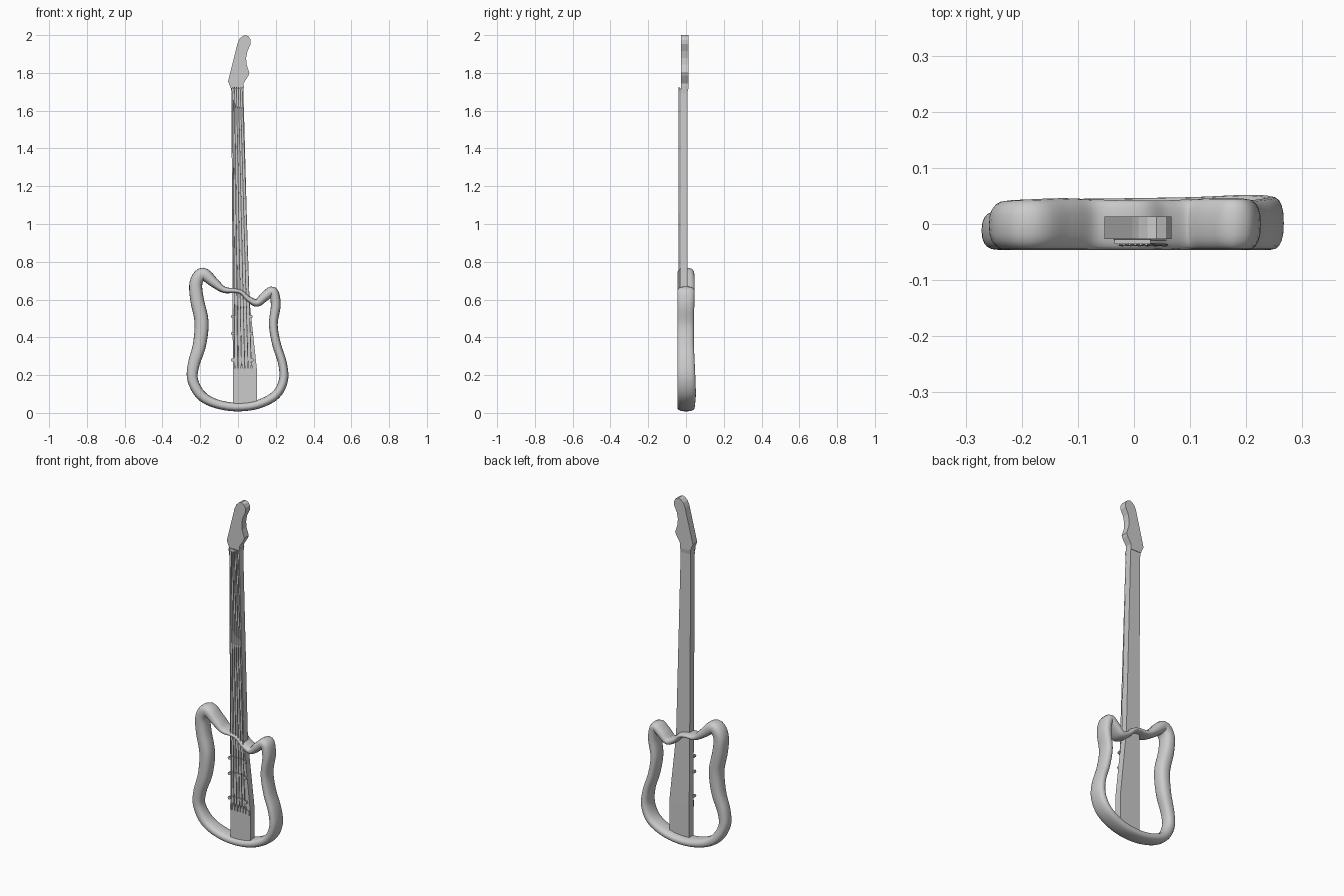
import bpy, bmesh, math
from mathutils import Vector

if "Cube" in bpy.data.objects:
    bpy.data.objects.remove(bpy.data.objects["Cube"])


def finish(name, bm, smooth=False):
    bmesh.ops.recalc_face_normals(bm, faces=bm.faces)
    me = bpy.data.meshes.new(name)
    bm.to_mesh(me)
    bm.free()
    ob = bpy.data.objects.new(name, me)
    bpy.context.collection.objects.link(ob)
    if smooth:
        for p in me.polygons:
            p.use_smooth = True
    return ob


def loft(name, rings, closed=False, smooth=False):
    bm = bmesh.new()
    vs = [[bm.verts.new(p) for p in r] for r in rings]
    n, m = len(vs), len(vs[0])
    for i in range(n if closed else n - 1):
        a, b = vs[i], vs[(i + 1) % n]
        for j in range(m):
            k = (j + 1) % m
            bm.faces.new((a[j], a[k], b[k], b[j]))
    if not closed:
        bm.faces.new(vs[0])
        bm.faces.new(vs[-1])
    return finish(name, bm, smooth)


def box(name, x0, x1, y0, y1, z0, z1):
    return loft(name, [[(x0, y0, z), (x1, y0, z), (x1, y1, z), (x0, y1, z)] for z in (z0, z1)])


def rod(name, a, b, r, sides=8):
    a, b = Vector(a), Vector(b)
    q = (b - a).to_track_quat('Z', 'Y')
    ring = [q @ Vector((r * math.cos(t), r * math.sin(t), 0))
            for t in (2 * math.pi * i / sides for i in range(sides))]
    ob = loft(name, [[p + v for v in ring] for p in (a, b)])
    bpy.context.view_layer.objects.active = ob
    ob.select_set(True)
    bpy.ops.object.shade_smooth_by_angle()
    ob.select_set(False)
    return ob


# body frame: centre line x, z, half width, back y
path = [(-.185, .735, .034, .044), (-.222, .69, .034, .042), (-.217, .60, .036, .040),
        (-.193, .483, .037, .036), (-.204, .36, .035, .032), (-.235, .255, .031, .024),
        (-.240, .175, .028, .024), (-.197, .095, .027, .036), (-.12, .050, .024, .044),
        (-.01, .031, .023, .046), (.105, .045, .023, .048), (.2, .095, .024, .052),
        (.241, .175, .024, .050), (.235, .265, .023, .046), (.205, .36, .023, .042),
        (.187, .467, .023, .042), (.200, .573, .026, .044), (.184, .643, .026, .046),
        (.143, .617, .025, .046), (.10, .582, .020, .044), (.053, .605, .016, .042),
        (.02, .637, .013, .042), (-.016, .647, .013, .042), (-.075, .652, .017, .044),
        (-.127, .69, .026, .046)]
pts = [Vector(p) for p in path]
n, steps, samples = len(pts), 5, []
for i in range(n):
    p0, p1, p2, p3 = (pts[(i + k) % n] for k in (-1, 0, 1, 2))
    for s in range(steps):
        t = s / steps
        samples.append(.5 * (2 * p1 + (p2 - p0) * t + (2 * p0 - 5 * p1 + 4 * p2 - p3) * t * t
                             + (3 * p1 - p0 - 3 * p2 + p3) * t ** 3))
rings = []
for i, p in enumerate(samples):
    d = samples[(i + 1) % len(samples)] - samples[i - 1]
    nx, nz = Vector((d[1], -d[0])).normalized()
    front = -.046
    mid, half = (p[3] + front) / 2, (p[3] - front) / 2
    ring = []
    for j in range(20):
        a = 2 * math.pi * j / 20
        c, s = math.cos(a), math.sin(a)
        u = math.copysign(abs(c) ** .8, c) * p[2]
        v = math.copysign(abs(s) ** .8, s) * half
        ring.append((p[0] + nx * u, mid + v, p[1] + nz * u))
    rings.append(ring)
loft("body_frame", rings, closed=True, smooth=True)

# neck running down through the body: z, left x, right x, front y, back y
sections = [(.04, -.027, .10, -.03, .010), (.23, -.027, .10, -.03, .010),
            (.62, -.029, .058, -.03, .008), (1.69, -.035, .029, -.03, .007),
            (1.73, -.037, .031, -.026, .013)]
loft("neck", [[(l, f, z), (r, f, z), (r, b, z), (l, b, z)] for z, l, r, f, b in sections])

# headstock
outline = [(-.036, 1.715), (-.053, 1.755), (-.003, 1.955), (.008, 1.98), (.024, 1.995),
           (.04, 2.0), (.057, 1.992), (.067, 1.975), (.067, 1.952), (.05, 1.915),
           (.043, 1.88), (.045, 1.845), (.06, 1.80), (.055, 1.785), (.03, 1.745), (.030, 1.715)]
bm = bmesh.new()
face = bm.faces.new([bm.verts.new((x, -.027, z)) for x, z in outline])
ext = bmesh.ops.extrude_face_region(bm, geom=[face])
bmesh.ops.translate(bm, vec=(0, .04, 0),
                    verts=[g for g in ext["geom"] if isinstance(g, bmesh.types.BMVert)])
finish("headstock", bm)

# nut and bridge
box("nut", -.035, .029, -.036, -.028, 1.705, 1.72)
box("bridge", -.024, .095, -.035, -.028, .205, .235)

# strings with their saddles
for i in range(6):
    t = i / 5
    top, low = -.028 + .050 * t, -.017 + .088 * t
    rod(f"string_{i + 1}", (top, -.036, 1.725), (low, -.038, .225), .0025, 6)
    box(f"saddle_{i + 1}", low - .005, low + .005, -.040, -.030, .215, .25)

# pickups with rounded screw ears
for i, z in enumerate((.51, .42, .28)):
    right = .06 + (.62 - z) * .03
    box(f"pickup_{i + 1}", -.025, right, -.035, -.028, z - .012, z + .012)
    for side, x in (("left", -.029), ("right", right + .005)):
        rod(f"pickup_ear_{side}_{i + 1}", (x, -.040, z), (x, -.026, z), .009, 10)
